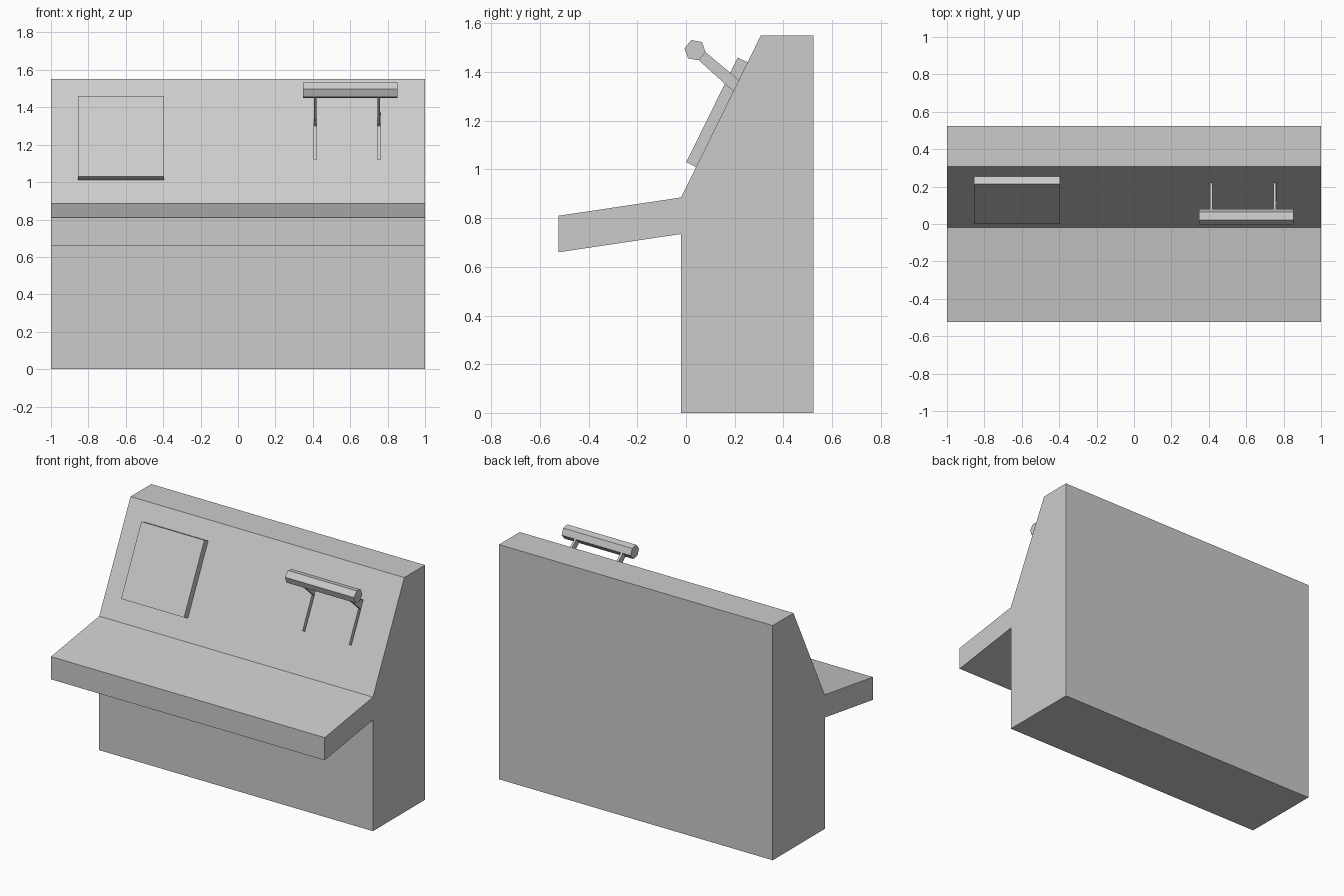
import bpy, bmesh, math

if "Cube" in bpy.data.objects:
    bpy.data.objects.remove(bpy.data.objects["Cube"])


def prism(name, profile, x0, x1):
    """Extrude a (y, z) profile along x."""
    bm = bmesh.new()
    face = bm.faces.new([bm.verts.new((x0, y, z)) for y, z in profile])
    ext = bmesh.ops.extrude_face_region(bm, geom=[face])
    moved = [v for v in ext["geom"] if isinstance(v, bmesh.types.BMVert)]
    bmesh.ops.translate(bm, verts=moved, vec=(x1 - x0, 0, 0))
    bmesh.ops.recalc_face_normals(bm, faces=bm.faces[:])
    mesh = bpy.data.meshes.new(name)
    bm.to_mesh(mesh)
    bm.free()
    ob = bpy.data.objects.new(name, mesh)
    bpy.context.collection.objects.link(ob)
    return ob


# Sloped control face, from its lower to its upper edge
LOW, HIGH = (-0.02, 0.885), (0.307, 1.55)
dy, dz = HIGH[0] - LOW[0], HIGH[1] - LOW[1]
length = math.hypot(dy, dz)


def on_slope(z, out=0.0):
    """Point on the sloped face at height z, moved out along its normal."""
    y = LOW[0] + (z - LOW[1]) * dy / dz
    return (y - out * dz / length, z + out * dy / length)


def slope_block(z0, z1, inner, outer):
    return [on_slope(z0, inner), on_slope(z0, outer),
            on_slope(z1, outer), on_slope(z1, inner)]


# Console body with its sloping desk
body = prism("console_body", [(-0.02, 0), (-0.02, 0.735), (-0.523, 0.66),
                              (-0.523, 0.81), LOW, HIGH,
                              (0.523, 1.55), (0.523, 0)], -1, 1)

# Flat screen on the sloped face
prism("screen_panel", slope_block(1.01, 1.44, 0, 0.045), -0.855, -0.395)

# Lever arms, each standing in a narrow slot
for side, x in (("left", 0.413), ("right", 0.753)):
    cutter = prism("slot_cutter", slope_block(1.12, 1.372, -0.03, 0.02),
                   x - 0.008, x + 0.008)
    cutter.hide_render = True
    mod = body.modifiers.new("slot", 'BOOLEAN')
    mod.operation = 'DIFFERENCE'
    mod.solver = 'EXACT'
    mod.object = cutter
    bpy.context.view_layer.objects.active = body
    bpy.ops.object.modifier_apply(modifier=mod.name)
    bpy.data.objects.remove(cutter)
    prism("lever_arm_" + side, [(0.05, 1.451), (0.216, 1.301),
                                (0.237, 1.351), (0.079, 1.483)],
          x - 0.0075, x + 0.0075)

# Six-sided lever handle
ring = [math.radians(60 * i - 10) for i in range(6)]
prism("lever_handle", [(0.037 + 0.044 * math.cos(a), 1.49 + 0.044 * math.sin(a))
                       for a in ring], 0.348, 0.852)
